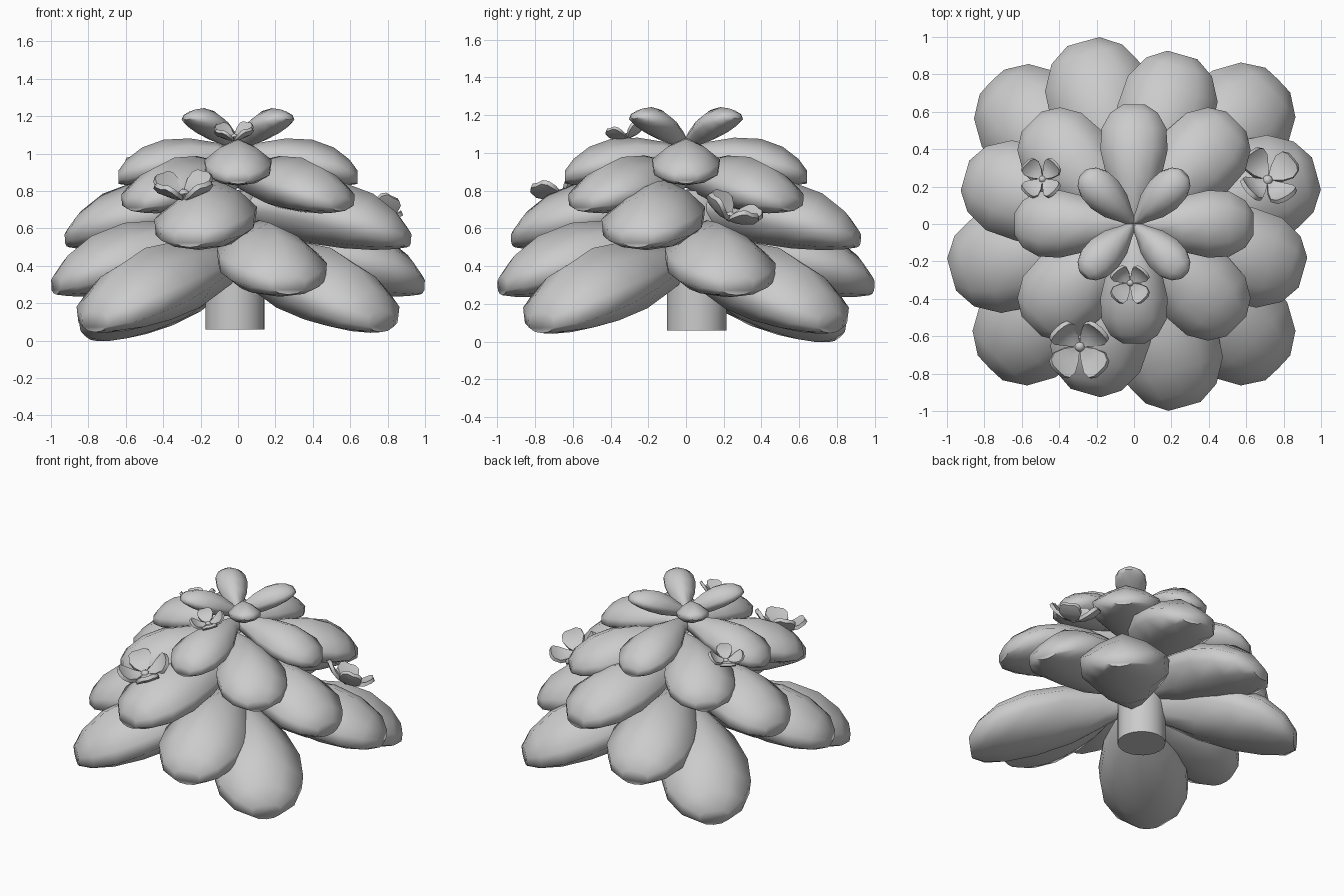
import bpy, bmesh
from math import radians, sin, cos
from mathutils import Matrix, Vector

if "Cube" in bpy.data.objects:
    bpy.data.objects.remove(bpy.data.objects["Cube"])

# Leaf stations: position along, half width factor, top ridge z, rim z, lip z, belly z
LEAF = [(0.00, .16, .05, .01, -.01, -.07), (.18, .42, .115, .02, -.03, -.14),
        (.40, .82, .15, .00, -.07, -.205), (.62, 1.0, .14, -.03, -.12, -.235),
        (.80, .96, .075, -.07, -.16, -.245), (.93, .70, -.025, -.115, -.19, -.24),
        (1.0, .32, -.12, -.155, -.205, -.23)]
# Petal stations: radius, half width, height
PETAL = [(.08, .07, .02), (.45, .36, .08), (.78, .54, .27), (1.0, .48, .50), (1.08, .28, .60)]


def finish(bm, name, matrix, angle=50):
    bmesh.ops.recalc_face_normals(bm, faces=bm.faces)
    me = bpy.data.meshes.new(name)
    bm.to_mesh(me)
    bm.free()
    me.transform(matrix)
    ob = bpy.data.objects.new(name, me)
    bpy.context.collection.objects.link(ob)
    bpy.ops.object.select_all(action='DESELECT')
    ob.select_set(True)
    bpy.context.view_layer.objects.active = ob
    bpy.ops.object.shade_smooth_by_angle(angle=radians(angle))
    return ob


def loft(bm, rings):
    rows = [[bm.verts.new(p) for p in r] for r in rings]
    n = len(rows[0])
    for a, b in zip(rows, rows[1:]):
        for i in range(n):
            j = (i + 1) % n
            bm.faces.new((a[i], a[j], b[j], b[i]))
    bm.faces.new(rows[0])
    bm.faces.new(rows[-1])


def leaf(name, angle, length, half, base, tilt):
    bm = bmesh.new()
    rings = []
    for t, w, top, rim, lip, low in LEAF:
        x, w = t * length, w * half
        top, rim, lip, low = (v * length for v in (top, rim, lip, low))
        up = rim + (top - rim) * .60
        dn = lip + (low - lip) * .75
        rings.append([(x, 0, top), (x, w * .55, up), (x, w, rim), (x, w * .97, lip),
                      (x, w * .55, dn), (x, 0, low), (x, -w * .55, dn),
                      (x, -w * .97, lip), (x, -w, rim), (x, -w * .55, up)])
    loft(bm, rings)
    m = (Matrix.Translation((0, 0, base)) @ Matrix.Rotation(radians(angle), 4, 'Z')
         @ Matrix.Rotation(-tilt, 4, 'Y'))
    finish(bm, name, m, 60)


# Leaf tiers: first angle, length, half width, base height, tilt
TIERS = [(45, 1.11, .295, .41, -.10), (105.5, 1.015, .28, .50, -.02),
         (74, .94, .26, .715, 0), (45, .775, .23, .87, 0),
         (0, .64, .18, .985, 0), (45, .40, .103, 1.05, .55)]
for k, (a0, length, half, base, tilt) in enumerate(TIERS):
    for i in range(4):
        droop = -.045 if k == 0 and i == 1 else 0
        leaf(f"leaf_tier{k + 1}_{i + 1}", a0 + 90 * i, length, half, base, tilt + droop)

# Stem
bm = bmesh.new()
bmesh.ops.create_cone(bm, cap_ends=True, segments=24, radius1=.158, radius2=.158, depth=.74)
finish(bm, "stem", Matrix.Translation((-.017, .057, .43)))


# Flowers: four cupped petals round a small button
def flower(name, pos, normal, size, spin):
    bm = bmesh.new()
    for k in range(4):
        a = radians(spin + 45 + 90 * k)
        rings = []
        for r, w, h in PETAL:
            ring = []
            for d in (0, 1):
                for s in ((-1, 0, 1) if d == 0 else (1, 0, -1)):
                    rr = r + d * .22 * h - (.02 if s else 0)
                    zz = h - d * .2 * (1 - .6 * h) + (.03 if s else 0)
                    y = s * w
                    ring.append((rr * cos(a) - y * sin(a), rr * sin(a) + y * cos(a), zz))
            rings.append(ring)
        loft(bm, rings)
    bmesh.ops.create_icosphere(bm, subdivisions=2, radius=.2,
                               matrix=Matrix.Translation((0, 0, -.02)))
    rot = Vector((0, 0, 1)).rotation_difference(Vector(normal)).to_matrix().to_4x4()
    finish(bm, name, Matrix.Translation(pos) @ rot @ Matrix.Scale(size, 4))


flower("flower_front", (-.29, -.655, .785), (-.05, -.3, 1), .145, 0)
flower("flower_right", (.715, .235, .665), (.2, .45, 1), .14, -8)
flower("flower_left", (-.49, .24, .93), (-.2, .15, 1), .098, 0)
flower("flower_top", (-.02, -.315, 1.09), (-.05, -.25, 1), .096, 0)
